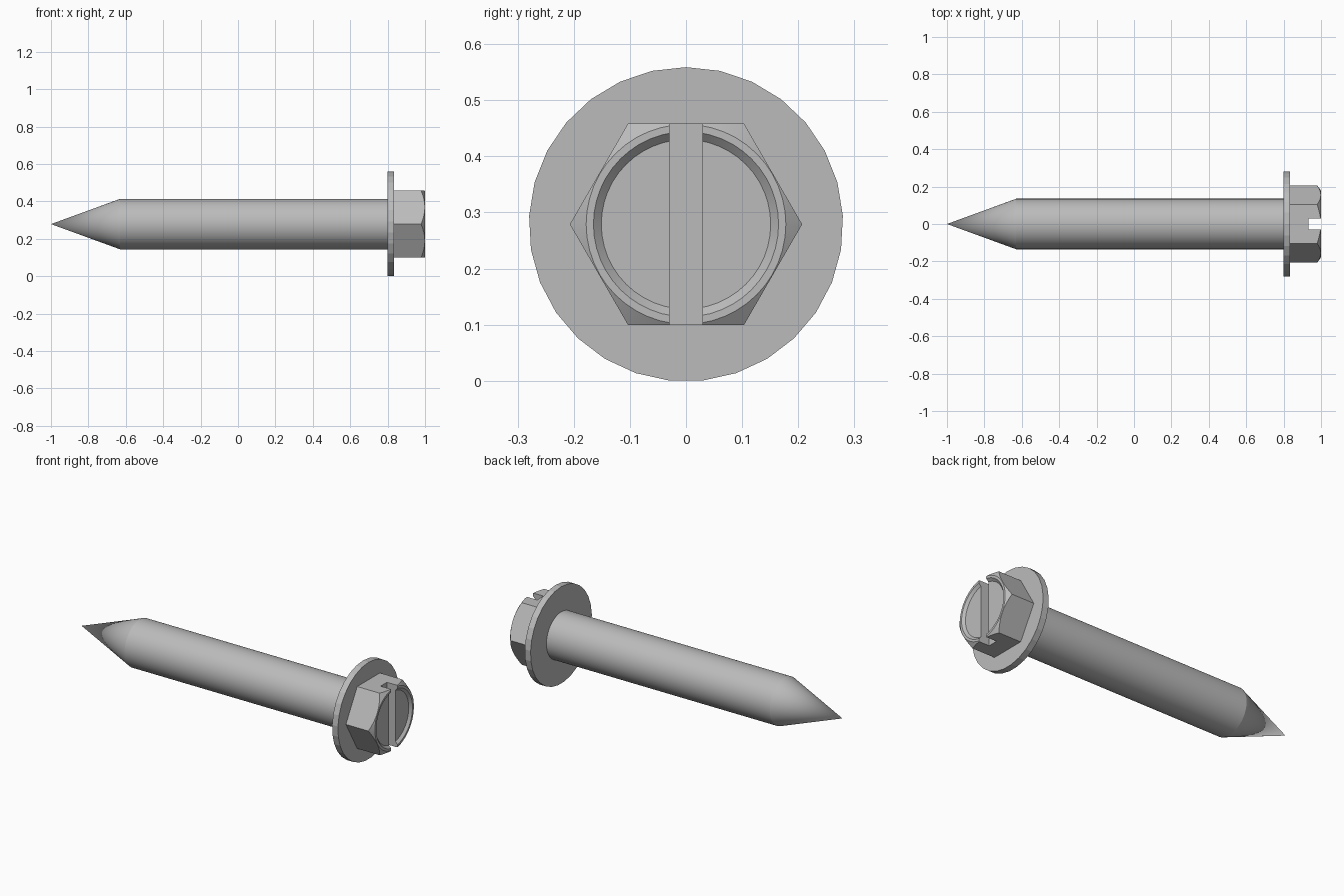
import bpy, bmesh, math
from mathutils import Vector

cube = bpy.data.objects.get("Cube")
if cube:
    bpy.data.objects.remove(cube, do_unlink=True)

AXIS_Z = 0.279

steel = bpy.data.materials.new("grey_steel")
steel.use_nodes = True
steel.diffuse_color = (0.5, 0.5, 0.5, 1)
steel.node_tree.nodes["Principled BSDF"].inputs["Base Color"].default_value = (0.5, 0.5, 0.5, 1)


def finish(name, bm):
    bmesh.ops.recalc_face_normals(bm, faces=bm.faces)
    mesh = bpy.data.meshes.new(name)
    bm.to_mesh(mesh)
    bm.free()
    mesh.materials.append(steel)
    obj = bpy.data.objects.new(name, mesh)
    obj.location.z = AXIS_Z
    bpy.context.collection.objects.link(obj)
    return obj


def lathe(name, profile, sides, start=0.0):
    """Revolve (x, radius) points about the x axis; radius 0 closes to a point."""
    bm = bmesh.new()
    rings = []
    for x, r in profile:
        if r == 0:
            rings.append([bm.verts.new((x, 0, 0))] * sides)
            continue
        angles = [start + math.tau * i / sides for i in range(sides)]
        rings.append([bm.verts.new((x, r * math.sin(a), r * math.cos(a))) for a in angles])
    for a, b in zip(rings, rings[1:]):
        for i in range(sides):
            j = (i + 1) % sides
            bm.faces.new(list(dict.fromkeys((a[i], a[j], b[j], b[i]))))
    # Flat ends become single polygons
    for ring in (rings[0], rings[-1]):
        if ring[0] is not ring[1]:
            bm.faces.new(ring)
    return finish(name, bm)


def smooth(obj, degrees):
    bpy.ops.object.select_all(action='DESELECT')
    obj.select_set(True)
    bpy.context.view_layer.objects.active = obj
    bpy.ops.object.shade_smooth_by_angle(angle=math.radians(degrees))


def cut(obj, tool, operation):
    mod = obj.modifiers.new(operation.title(), 'BOOLEAN')
    mod.operation = operation
    mod.solver = 'EXACT'
    mod.object = tool
    bpy.context.view_layer.objects.active = obj
    bpy.ops.object.modifier_apply(modifier=mod.name)
    bpy.data.objects.remove(tool, do_unlink=True)


# Shank with conical point
shank = lathe("shank", [(-1, 0), (-0.63, 0.135), (0.80, 0.135)], 64)
smooth(shank, 15)

# Washer flange
lathe("flange", [(0.798, 0.28), (0.835, 0.28)], 29)

# Hexagonal head, corners turned to a chamfer and face recessed
head = lathe("hex_head", [(0.83, 0.207), (1.0, 0.207)], 6, math.pi / 6)
envelope = lathe("head_envelope", [(0.80, 0.24), (0.955, 0.24), (1.0, 0.178),
                                   (1.0, 0.165), (0.986, 0.151)], 48)
cut(head, envelope, 'INTERSECT')

# Driver slot across the head
bm = bmesh.new()
bmesh.ops.create_cube(bm, size=1)
bmesh.ops.scale(bm, vec=Vector((0.2, 0.058, 0.6)), verts=bm.verts)
bmesh.ops.translate(bm, vec=Vector((1.032, 0, 0)), verts=bm.verts)
cut(head, finish("slot_cutter", bm), 'DIFFERENCE')
smooth(head, 15)
